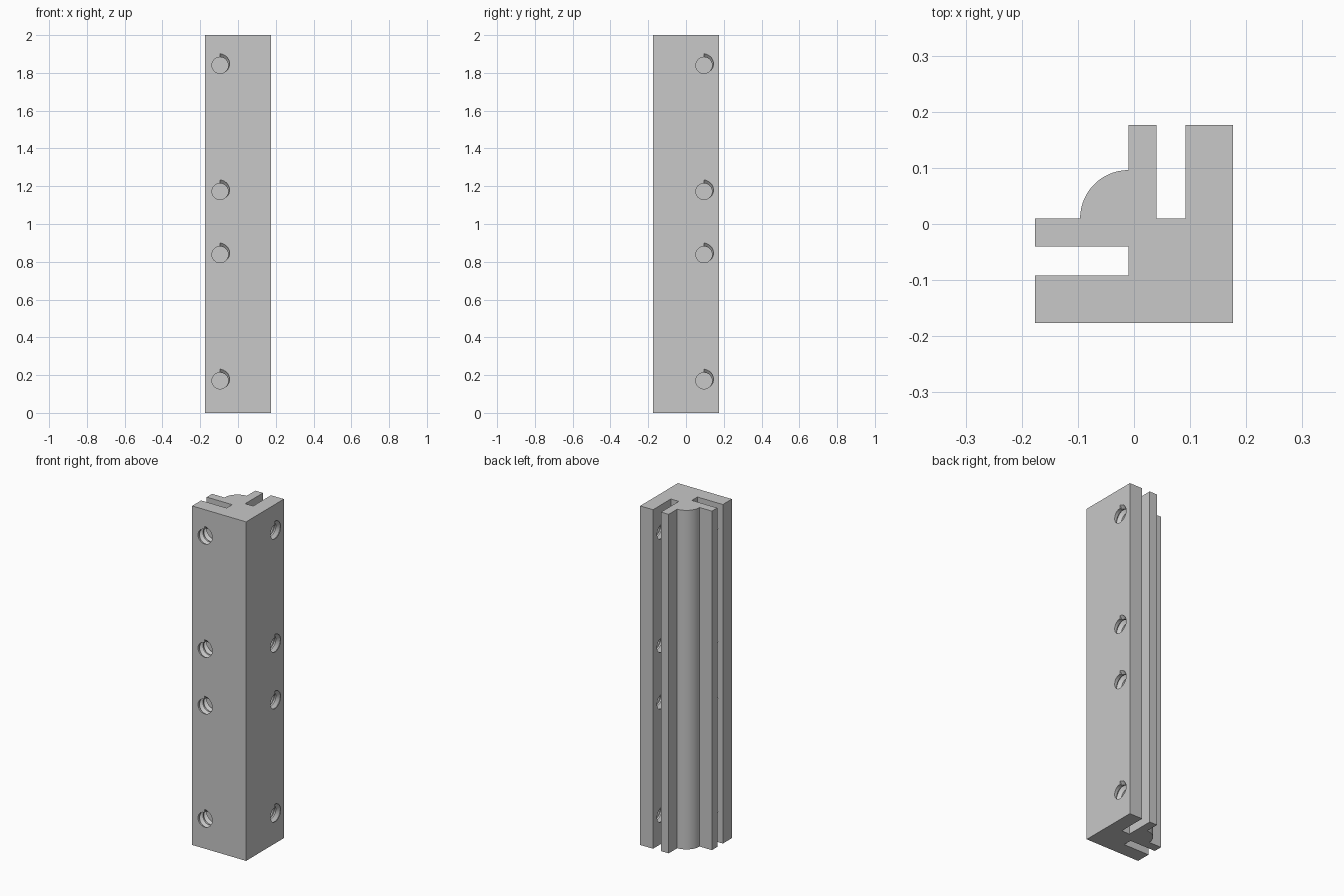
import bpy, bmesh, math
from mathutils import Matrix, Vector

if "Cube" in bpy.data.objects:
    bpy.data.objects.remove(bpy.data.objects["Cube"])

H = 0.176                      # half width of the square section
HOLE_Z = (0.17, 0.838, 1.172, 1.84)
R_MIN, R_MAX = 0.043, 0.062    # thread radii
PITCH, TURNS, STEPS = 0.041, 2, 32

grey = bpy.data.materials.new("light grey")
grey.diffuse_color = (0.58, 0.58, 0.58, 1)
grey.use_nodes = True
grey.node_tree.nodes["Principled BSDF"].inputs["Base Color"].default_value = grey.diffuse_color


def make_object(name, bm):
    bmesh.ops.recalc_face_normals(bm, faces=bm.faces[:])
    mesh = bpy.data.meshes.new(name)
    bm.to_mesh(mesh)
    bm.free()
    mesh.materials.append(grey)
    obj = bpy.data.objects.new(name, mesh)
    bpy.context.collection.objects.link(obj)
    return obj


# Corner post: extruded section with two panel slots and a rounded inner fillet
arc = [(-0.01 - 0.086 * math.sin(a), 0.01 + 0.086 * math.cos(a))
       for a in (math.pi / 2 * i / 24 for i in range(25))]
section = [(-H, -H), (H, -H), (H, H), (0.092, H), (0.092, 0.01), (0.04, 0.01),
           (0.04, H), (-0.01, H)] + arc + [(-H, 0.01), (-H, -0.04),
           (-0.01, -0.04), (-0.01, -0.092), (-H, -0.092)]
bm = bmesh.new()
base = bm.faces.new([bm.verts.new((x, y, 0)) for x, y in section])
ext = bmesh.ops.extrude_face_region(bm, geom=[base])
top = [v for v in ext["geom"] if isinstance(v, bmesh.types.BMVert)]
bmesh.ops.translate(bm, verts=top, vec=(0, 0, 2))
post = make_object("corner_post", bm)

# Hole frames: local +y runs into the wall from its outer face
frames = []
for z in HOLE_Z:
    frames.append(Matrix.Translation((-0.095, -H, z)))
    frames.append(Matrix.Translation((H, 0.095, z)) @ Matrix.Rotation(math.pi / 2, 4, 'Z'))


def add_bore(bm, frame):
    turn = Matrix.Translation((0, 0.013, 0)) @ Matrix.Rotation(math.pi / 2, 4, 'X')
    bmesh.ops.create_cone(bm, cap_ends=True, segments=48, radius1=R_MIN,
                          radius2=R_MIN, depth=0.186, matrix=frame @ turn)


def add_thread(bm, frame):
    # V-shaped groove swept along a helix
    rings = []
    for i in range(TURNS * STEPS + 1):
        a = 2 * math.pi * i / STEPS
        d = PITCH * i / STEPS
        ring = [bm.verts.new(frame @ Vector((r * math.sin(a), d + s, r * math.cos(a))))
                for r, s in ((0.040, -0.0185), (R_MAX, 0), (0.040, 0.0185))]
        if rings:
            for k in range(3):
                j = (k + 1) % 3
                bm.faces.new((rings[-1][k], rings[-1][j], ring[j], ring[k]))
        rings.append(ring)
    bm.faces.new(rings[0])
    bm.faces.new(rings[-1])


# Cut the bores, then the thread grooves
for name, add in (("bore_cutter", add_bore), ("thread_cutter", add_thread)):
    bm = bmesh.new()
    for frame in frames:
        add(bm, frame)
    bmesh.ops.triangulate(bm, faces=[f for f in bm.faces if len(f.verts) == 4])
    cutter = make_object(name, bm)
    cutter.hide_render = True
    mod = post.modifiers.new(name, 'BOOLEAN')
    mod.operation = 'DIFFERENCE'
    mod.solver = 'EXACT'
    mod.object = cutter
    bpy.context.view_layer.objects.active = post
    bpy.ops.object.modifier_apply(modifier=mod.name)
    bpy.data.objects.remove(cutter)

# Smooth the fillet and holes, keep the hard edges
bpy.ops.object.select_all(action='DESELECT')
post.select_set(True)
bpy.context.view_layer.objects.active = post
bpy.ops.object.shade_smooth_by_angle(angle=math.radians(25))
